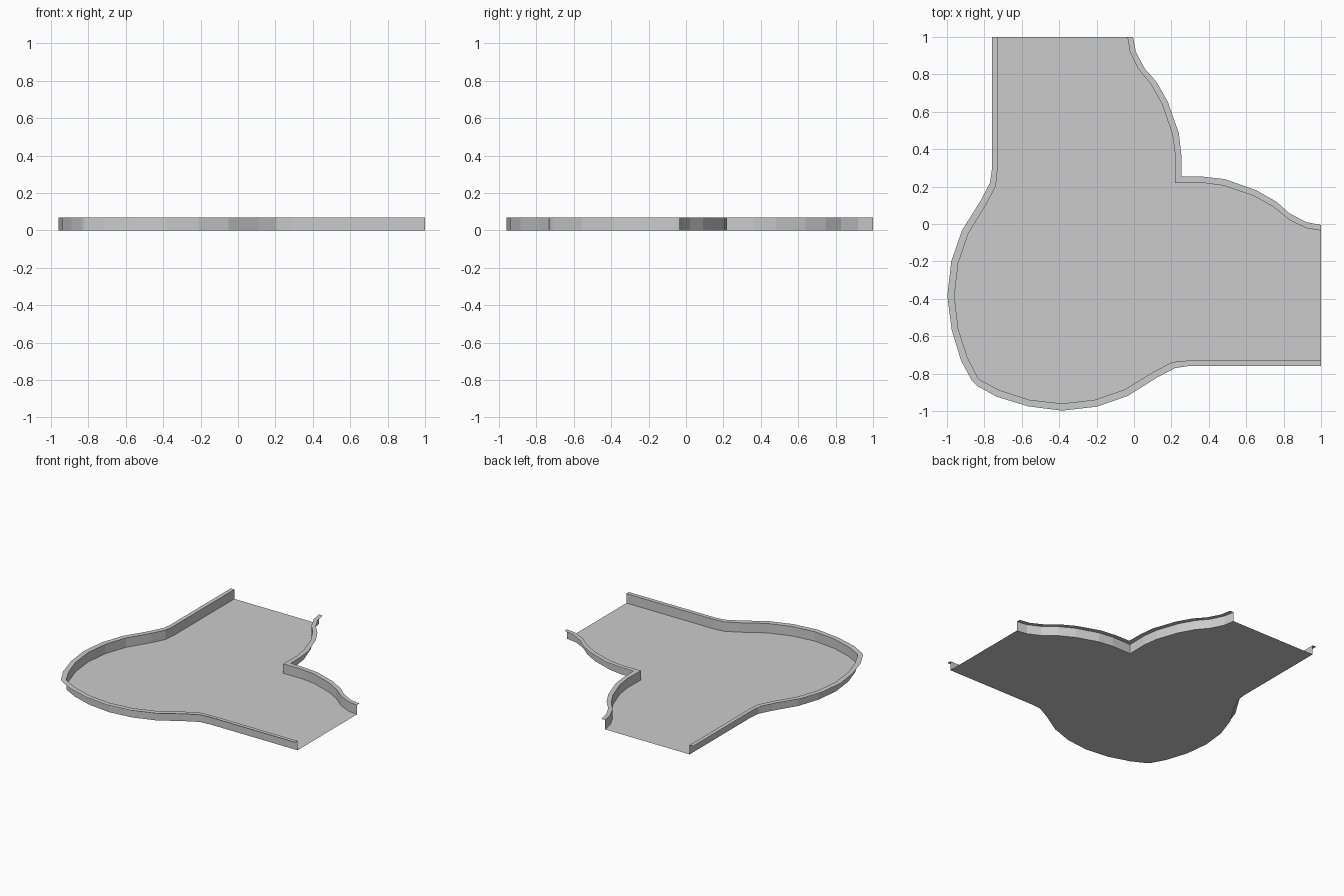
import bpy

if "Cube" in bpy.data.objects:
    bpy.data.objects.remove(bpy.data.objects["Cube"])

H = 0.07  # wall height

# Half profiles up to the diagonal x = y: (wall x, wall y, flange x, flange y)
OUTER_HALF = [
    (1.0, -0.73, 1.0, -0.76), (0.29, -0.73, 0.29, -0.76),
    (0.205, -0.738, 0.22, -0.77), (0.11, -0.787, 0.125, -0.82),
    (-0.05, -0.885, -0.035, -0.92), (-0.21, -0.94, -0.2, -0.977),
    (-0.385, -0.96, -0.385, -0.998), (-0.56, -0.94, -0.565, -0.975),
    (-0.715, -0.89, -0.73, -0.925), (-0.82, -0.835, -0.84, -0.865)]
INNER_HALF = [
    (-0.035, 1.0, -0.005, 1.0), (-0.022, 0.92, 0.01, 0.92),
    (0.022, 0.83, 0.058, 0.83), (0.092, 0.745, 0.12, 0.76),
    (0.15, 0.64, 0.18, 0.655), (0.205, 0.48, 0.24, 0.485),
    (0.22, 0.37, 0.253, 0.37), (0.215, 0.22, 0.253, 0.258)]


def mirrored(half):
    """Complete a half profile by reflecting it across the diagonal."""
    return half + [(b, a, d, c) for a, b, c, d in reversed(half)]


def add_mesh(name, verts, faces):
    mesh = bpy.data.meshes.new(name)
    mesh.from_pydata(verts, [], faces)
    mesh.update()
    obj = bpy.data.objects.new(name, mesh)
    bpy.context.collection.objects.link(obj)
    return obj


def add_wall(name, path):
    """Thin upright wall with a flat flange folded away from the floor."""
    verts, faces = [], []
    for x, y, fx, fy in path:
        verts += [(x, y, 0), (x, y, H), (fx, fy, H)]
    for i in range(len(path) - 1):
        a, b = 3 * i, 3 * i + 3
        faces += [(a, b, b + 1, a + 1), (a + 1, b + 1, b + 2, a + 2)]
    return add_mesh(name, verts, faces)


outer = mirrored(OUTER_HALF)
# The inner corner is a single sharp point on the diagonal
corner = (0.218, 0.218, 0.255, 0.255)
inner = mirrored(INNER_HALF[:-1] + [corner])
inner.pop(len(INNER_HALF))

# Walls, open at the two straight ends
add_wall("outer_wall", outer)
add_wall("inner_wall", inner)

# Floor sheet between the walls
rim = [(p[0], p[1], 0) for p in reversed(outer + inner)]
add_mesh("floor", rim, [tuple(range(len(rim)))])
